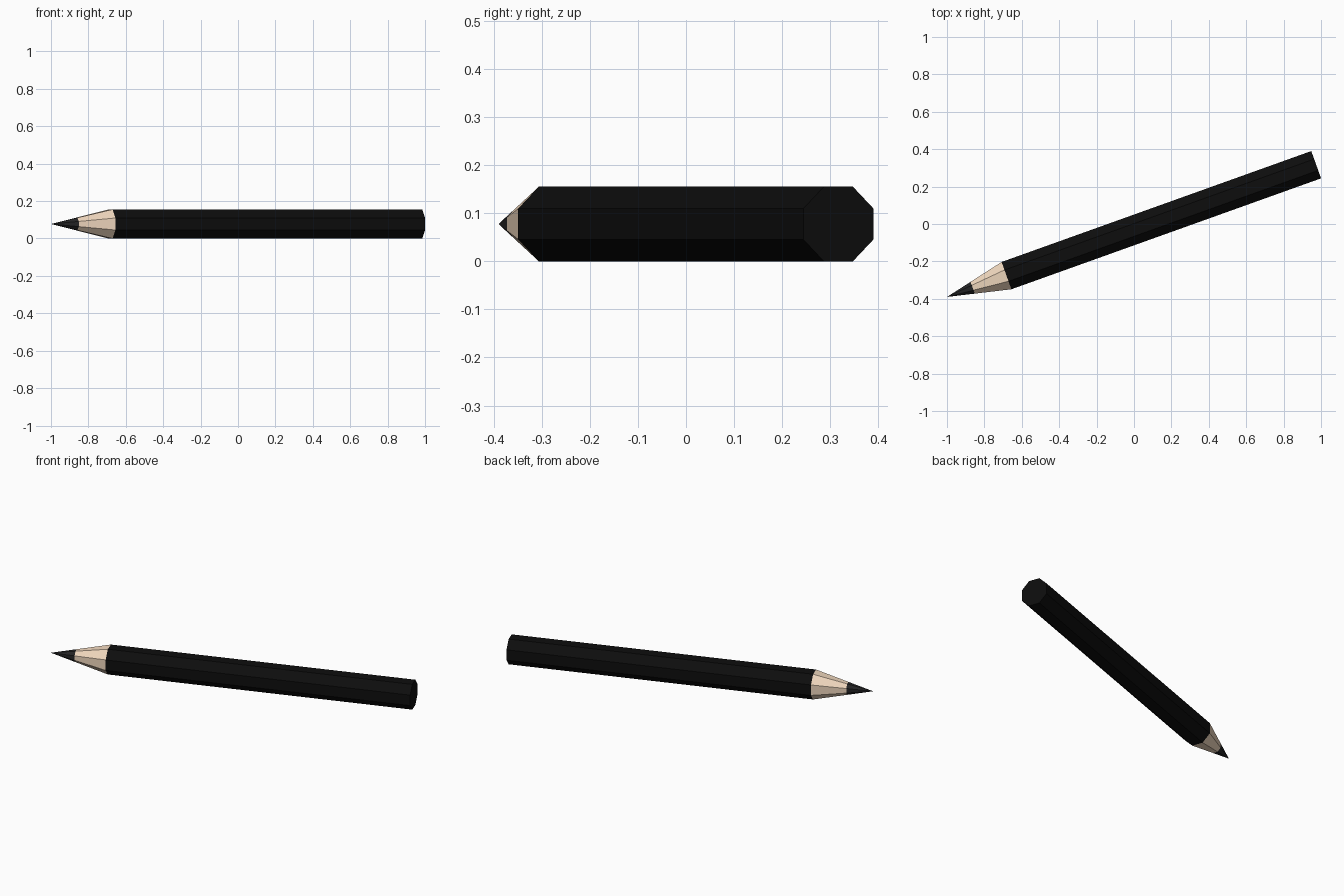
import bpy, bmesh
from math import atan2, cos, sin, pi, hypot
from mathutils import Matrix

if "Cube" in bpy.data.objects:
    bpy.data.objects.remove(bpy.data.objects["Cube"])

SIDES = 8
FLAT = 0.0775                      # half width across flats
TIP, END = (-1.0, -0.39), (0.974, 0.317)
LENGTH = hypot(END[0] - TIP[0], END[1] - TIP[1])
WOOD, LEAD = 0.338, 0.146          # distances of the colour changes from the tip

# Lay the pencil flat, pointing from tip to end
PLACE = Matrix.Translation((*TIP, FLAT)) @ Matrix.Rotation(
    atan2(END[1] - TIP[1], END[0] - TIP[0]), 4, 'Z')


def section(name, stations, color, cap_end=False):
    """Octagonal loft through (distance, half width) stations; zero width is a point."""
    bm = bmesh.new()
    rings = []
    for x, flat in stations:
        if flat == 0:
            rings.append([bm.verts.new((x, 0, 0))] * SIDES)
            continue
        r = flat / cos(pi / SIDES)
        angles = [2 * pi * (i + 0.5) / SIDES for i in range(SIDES)]
        rings.append([bm.verts.new((x, r * cos(a), r * sin(a))) for a in angles])
    for a, b in zip(rings, rings[1:]):
        for i in range(SIDES):
            j = (i + 1) % SIDES
            bm.faces.new(dict.fromkeys((a[i], b[i], b[j], a[j])))
    if cap_end:
        bm.faces.new(rings[-1])
    bmesh.ops.recalc_face_normals(bm, faces=bm.faces)
    # Make sure the open shells face outward
    bm.normal_update()
    side = bm.faces[0]
    c = side.calc_center_median()
    if side.normal.y * c.y + side.normal.z * c.z < 0:
        bmesh.ops.reverse_faces(bm, faces=bm.faces)
    mesh = bpy.data.meshes.new(name)
    bm.to_mesh(mesh)
    bm.free()
    mat = bpy.data.materials.new(name + "_material")
    mat.diffuse_color = (*color, 1)
    mat.use_nodes = True
    mat.node_tree.nodes["Principled BSDF"].inputs["Base Color"].default_value = mat.diffuse_color
    mesh.materials.append(mat)
    obj = bpy.data.objects.new(name, mesh)
    obj.matrix_world = PLACE
    bpy.context.collection.objects.link(obj)
    return obj


lead_flat = FLAT * LEAD / WOOD
# Graphite point
section("graphite_tip", [(0, 0), (LEAD, lead_flat)], (0.017, 0.017, 0.018))
# Sharpened bare wood
section("sharpened_wood", [(LEAD, lead_flat), (WOOD, FLAT)], (0.87, 0.68, 0.51))
# Painted barrel with flat end
section("barrel", [(WOOD, FLAT), (LENGTH, FLAT)], (0.004, 0.004, 0.004), cap_end=True)
